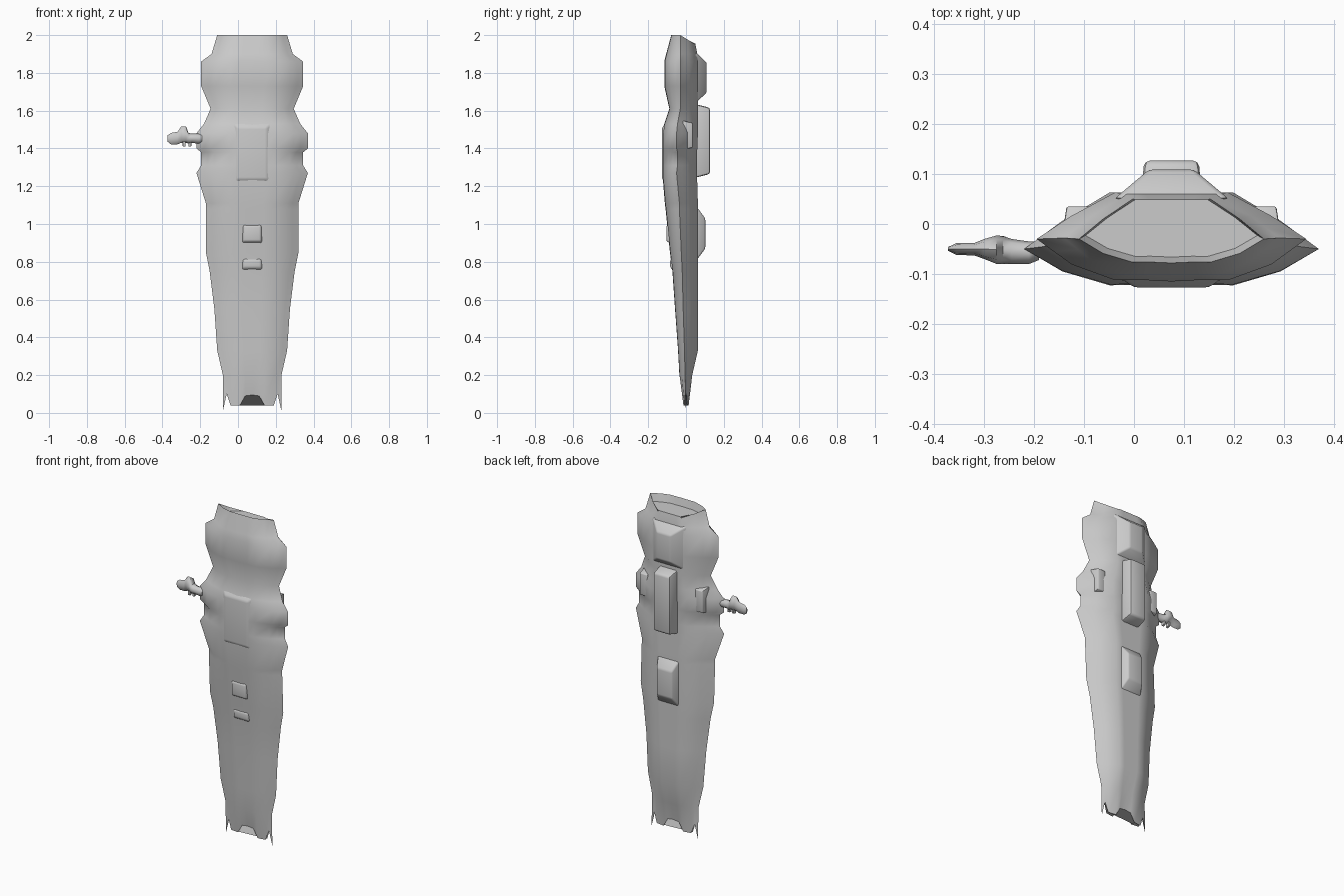
import bpy, bmesh, math

if "Cube" in bpy.data.objects:
    bpy.data.objects.remove(bpy.data.objects["Cube"])

CX = 0.075  # symmetry line of the body


def finish(bm, name, angle=40):
    bmesh.ops.recalc_face_normals(bm, faces=bm.faces[:])
    me = bpy.data.meshes.new(name)
    bm.to_mesh(me)
    bm.free()
    ob = bpy.data.objects.new(name, me)
    bpy.context.collection.objects.link(ob)
    bpy.ops.object.select_all(action='DESELECT')
    ob.select_set(True)
    bpy.context.view_layer.objects.active = ob
    bpy.ops.object.shade_smooth_by_angle(angle=math.radians(angle))
    return ob


def loft(bm, rings):
    rows = [[bm.verts.new(p) for p in r] for r in rings]
    n = len(rows[0])
    for a, b in zip(rows, rows[1:]):
        for i in range(n):
            j = (i + 1) % n
            bm.faces.new((a[i], a[j], b[j], b[i]))
    return rows


# Body: half width, front y, side edge y, back y for each height
stations = [
    (0.20, .155, -.035, -.005, .033),
    (0.33, .185, -.042, -.008, .063),
    (0.55, .20, -.058, -.015, .063),
    (0.75, .225, -.072, -.02, .063),
    (0.85, .245, -.085, -.025, .063),
    (1.08, .245, -.108, -.035, .063),
    (1.11, .245, -.112, -.035, .063),
    (1.27, .295, -.125, -.05, .058),
    (1.31, .27, -.125, -.045, .058),
    (1.38, .27, -.125, -.045, .058),
    (1.40, .295, -.125, -.05, .06),
    (1.48, .295, -.123, -.05, .063),
    (1.53, .255, -.115, -.045, .063),
    (1.61, .22, -.088, -.03, .063),
    (1.73, .27, -.115, -.03, .063),
    (1.86, .27, -.115, -.03, .063),
    (1.90, .215, -.105, -.028, .06),
]
# across the width: fraction of half width, front and back bulge, hem height
half = [(1, 0, 0, .01), (.87, .3, .25, .10), (.74, .6, .5, .04),
        (.42, .97, 1, .04), (.24, .96, 1, .09), (0, 1, 1, .095)]
across = [(-u, f, b, h) for u, f, b, h in half] + half[-2::-1]


def section(w, yf, ym, yb, zf, zb=None, hem=False):
    zb = zf if zb is None else zb
    front = [(CX + u * w, ym + (yf - ym) * f, h if hem else zf)
             for u, f, b, h in across]
    back = [(CX + u * w, ym + (yb - ym) * b, h if hem else zf + (zb - zf) * b)
            for u, f, b, h in across[1:-1]]
    return front + back[::-1]


bm = bmesh.new()
rings = [section(.155, -.014, 0, .014, 0, hem=True)]
rings += [section(w, f, m, b, z) for z, w, f, m, b in stations]
rings.append(section(.185, -.078, -.03, .05, 2.0, 1.95))
rows = loft(bm, rings)
bm.faces.new(rows[0])
# sunken top with a raised front rim
inner = [bm.verts.new((CX + (v.co.x - CX) * .93, v.co.y * .9 + .004,
                       1.955)) for v in rows[-1]]
n = len(inner)
for i in range(n):
    j = (i + 1) % n
    bm.faces.new((rows[-1][i], rows[-1][j], inner[j], inner[i]))
bm.faces.new(inner)
finish(bm, "body", 45)


# Raised pads: tapered block from a base rectangle at y0 to a top one at y1
def pad(name, x, w0, w1, z0, z1, inset, y0, y1, bevel=.008):
    bm = bmesh.new()
    rings = []
    for w, y, d in ((w0, y0, 0), (w1, y1, inset)):
        rings.append([(x - w, y, z0 + d), (x + w, y, z0 + d),
                      (x + w, y, z1 - d), (x - w, y, z1 - d)])
    rows = loft(bm, rings)
    for r in rows:
        bm.faces.new(r)
    bmesh.ops.recalc_face_normals(bm, faces=bm.faces[:])
    bmesh.ops.bevel(bm, geom=bm.edges[:], offset=bevel, segments=2,
                    affect='EDGES', profile=.5)
    finish(bm, name)


pad("back_pack", CX, .062, .055, 1.24, 1.64, .025, .03, .127, .012)
pad("upper_back_bump", CX, .115, .045, 1.64, 1.91, .055, .05, .109)
pad("lower_back_bump", CX, .075, .05, .80, 1.10, .07, .05, .102)
pad("belt_pouch", CX, .06, .045, .89, 1.01, .02, -.07, -.104)
pad("lower_pouch", CX, .06, .045, .75, .83, .02, -.06, -.084)
pad("chest_panel", CX, .13, .075, 1.19, 1.56, .05, -.09, -.127)
for side, s in (("left", -1), ("right", 1)):
    pad(side + "_arm_plate", CX + s * .185, .035, .025, 1.39, 1.55, .015,
        -.03, .035, .004)

# Held side piece: x, z low, z high, y front, y back
side = [(-.19, 1.43, 1.475, -.072, -.035), (-.21, 1.425, 1.478, -.08, -.035),
        (-.245, 1.43, 1.478, -.08, -.03), (-.262, 1.425, 1.482, -.08, -.024),
        (-.275, 1.43, 1.517, -.08, -.023), (-.30, 1.43, 1.517, -.07, -.03),
        (-.32, 1.422, 1.488, -.063, -.038), (-.355, 1.422, 1.482, -.062, -.038),
        (-.372, 1.435, 1.47, -.054, -.046)]
bm = bmesh.new()
rings = []
for x, z0, z1, y0, y1 in side:
    rings.append([(x, (y0 + y1) / 2 + (y1 - y0) / 2 * math.cos(math.tau * i / 8),
                   (z0 + z1) / 2 + (z1 - z0) / 2 * math.sin(math.tau * i / 8))
                  for i in range(8)])
rows = loft(bm, rings)
bm.faces.new(rows[0])
bm.faces.new(rows[-1])
finish(bm, "side_handle", 50)
for k, x in enumerate((-.255, -.285)):
    pad("handle_tab_%d" % (k + 1), x, .008, .006, 1.41, 1.45, .004, -.06, -.04, .002)
